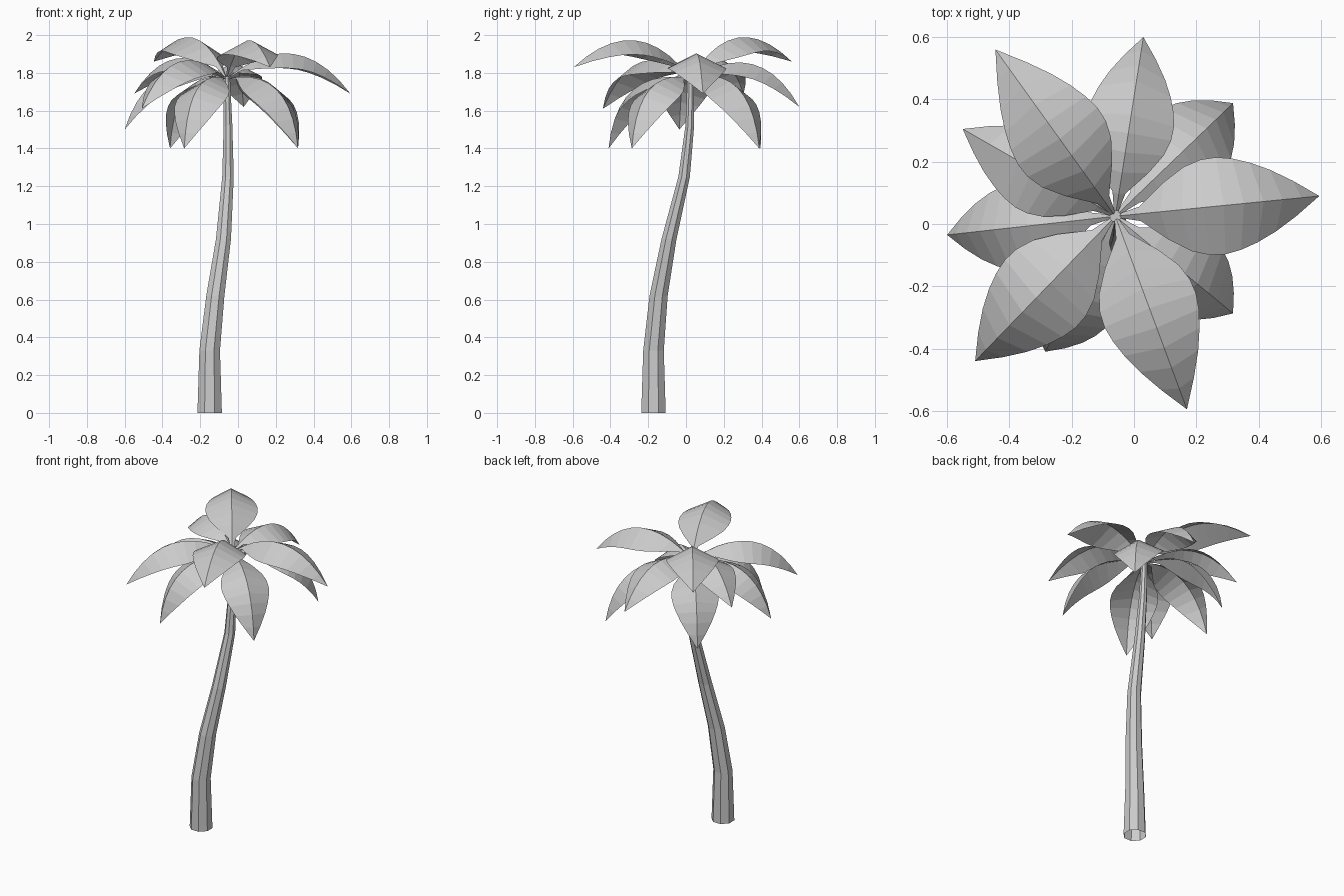
import bpy, bmesh, math
from mathutils import Vector

cube = bpy.data.objects.get("Cube")
if cube:
    bpy.data.objects.remove(cube, do_unlink=True)

# One flat colour for the whole palm
grey = bpy.data.materials.new("plain_grey")
grey.use_nodes = True
GREY = (0.6, 0.6, 0.6, 1)
grey.diffuse_color = GREY
grey.node_tree.nodes["Principled BSDF"].inputs["Base Color"].default_value = GREY


def finish(bm, name):
    """Turn a bmesh into a flat-shaded grey object."""
    mesh = bpy.data.meshes.new(name)
    bm.to_mesh(mesh)
    bm.free()
    mesh.materials.append(grey)
    obj = bpy.data.objects.new(name, mesh)
    bpy.context.collection.objects.link(obj)
    return obj


def bridge(bm, rows, closed=False):
    """Skin consecutive rows of vertices with quads."""
    for low, high in zip(rows, rows[1:]):
        n = len(low)
        for i in range(n if closed else n - 1):
            j = (i + 1) % n
            bm.faces.new((low[i], low[j], high[j], high[i]))


# Trunk: leaning, tapering eight-sided tube (x, y, z, radius), open at the foot
TRUNK = [(-.15, -.172, 0, .07), (-.15, -.172, .33, .059), (-.12, -.145, .62, .052),
         (-.077, -.09, .92, .043), (-.053, -.01, 1.25, .033), (-.053, .02, 1.52, .025),
         (-.06, .025, 1.78, .019)]
SIDES = 8
bm = bmesh.new()
rings = []
for x, y, z, r in TRUNK:
    angles = [math.tau * (i + .5) / SIDES for i in range(SIDES)]
    rings.append([bm.verts.new((x + r * math.cos(a), y + r * math.sin(a), z)) for a in angles])
bridge(bm, rings, closed=True)
bm.faces.new(rings[-1])
finish(bm, "trunk")

# Fronds: arched, ridged leaves from the crown to each tip
CROWN = Vector((-.06, .025, 1.77))
WIDTHS = [.006, .035, .14, .205, .232, .236, .222, .194, .15, .085, 0]
ARCH = .26
FOLD = .5


def frond(name, tip):
    chord = Vector(tip) - CROWN
    length = chord.length
    along = chord.normalized()
    side = Vector((-along.y, along.x, 0)).normalized()
    up = along.cross(side)
    bm = bmesh.new()
    rows = []
    for i, width in enumerate(WIDTHS):
        t = i / (len(WIDTHS) - 1)
        rib = CROWN + length * (along * t + up * (4 * ARCH * t * (1 - t)))
        slope = 4 * ARCH * (1 - 2 * t)
        normal = (up - along * slope).normalized()
        w = width * length
        rows.append([bm.verts.new(rib + side * (s * w) - normal * (abs(s) * FOLD * w))
                     for s in (-1, 0, 1)])
    bridge(bm, rows)
    bmesh.ops.remove_doubles(bm, verts=bm.verts, dist=.0001)
    finish(bm, name)


TIPS = {
    "upper_frond_left": (.595, .09, 1.69),
    "upper_frond_back": (.03, .6, 1.62),
    "upper_frond_back_right": (-.445, .56, 1.86),
    "upper_frond_front_right": (-.51, -.44, 1.61),
    "upper_frond_front": (.17, -.595, 1.83),
    "middle_frond_back_right": (-.55, .305, 1.69),
    "middle_frond_right": (-.6, -.035, 1.5),
    "lower_frond_back_left": (.318, .388, 1.4),
    "lower_frond_front_left": (.318, -.287, 1.4),
    "lower_frond_front_right": (-.285, -.41, 1.4),
    "lower_frond_back_right": (-.36, .395, 1.4),
}
for name, tip in TIPS.items():
    frond(name, tip)
